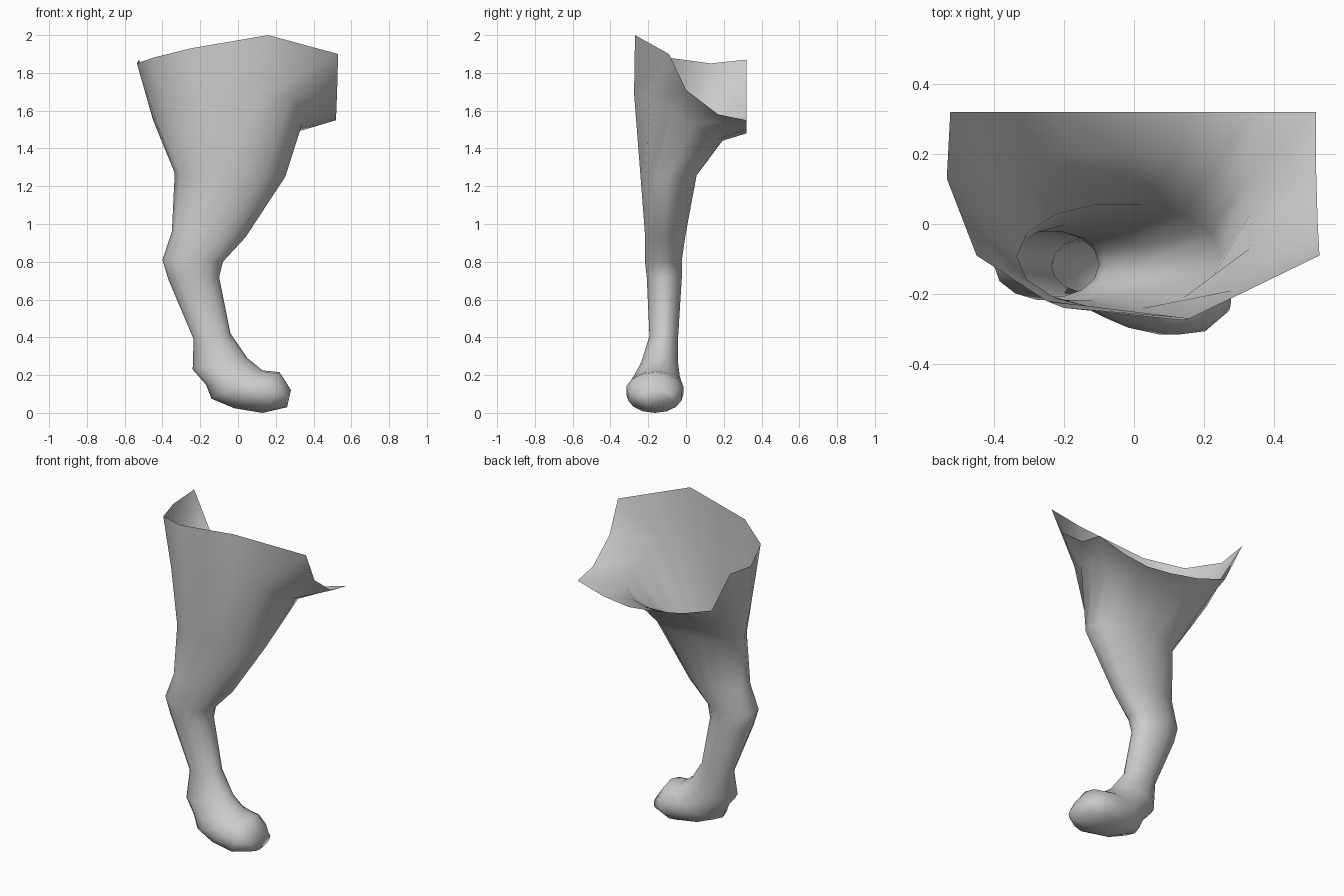
import bpy, bmesh, math
from mathutils import Vector

cube = bpy.data.objects.get("Cube")
if cube:
    bpy.data.objects.remove(cube, do_unlink=True)

SIDES = 14

# Single skin colour
skin = bpy.data.materials.new("plain_grey")
skin.use_nodes = True
colour = (0.6, 0.6, 0.6, 1)
skin.diffuse_color = colour
skin.node_tree.nodes["Principled BSDF"].inputs["Base Color"].default_value = colour


def leg_ring(back, front, outer_y, inner_y):
    """Tilted oval spanning a back and a front point of the leg profile."""
    back = Vector((back[0], 0, back[1]))
    front = Vector((front[0], 0, front[1]))
    centre = (back + front) / 2 + Vector((0, (outer_y + inner_y) / 2, 0))
    along = (front - back) / 2
    across = Vector((0, (inner_y - outer_y) / 2, 0))
    step = math.tau / SIDES
    return [centre + along * math.cos(a) + across * math.sin(a)
            for a in (-step * (i + 3) for i in range(SIDES))]


# Open hip rim: outer flank, rump, body midline, belly edge
hip_rim = [
    (.16, -.27, 2), (-.25, -.22, 1.93), (-.45, -.09, 1.88), (-.535, .13, 1.85),
    (-.525, .32, 1.87), (-.4, .32, 1.61), (-.2, .32, 1.54), (0, .32, 1.5),
    (.17, .32, 1.48), (.34, .32, 1.5), (.52, .32, 1.55), (.52, .17, 1.58),
    (.525, 0, 1.71), (.53, -.09, 1.9)]

# Upper thigh where the leg flares into the body
upper_thigh = [
    (.14, -.275, 1.69), (-.2, -.24, 1.65), (-.36, -.14, 1.6), (-.44, -.02, 1.57),
    (-.45, .1, 1.55), (-.35, .19, 1.48), (-.2, .2, 1.46), (-.02, .2, 1.45),
    (.12, .19, 1.44), (.24, .17, 1.45), (.32, .13, 1.49), (.34, .04, 1.53),
    (.33, -.07, 1.6), (.28, -.19, 1.67)]

# Lower leg sections: back point, front point, outer and inner depth
sections = [
    ((-.335, 1.27), (.25, 1.25), -.245, .06),
    ((-.35, .96), (.04, .93), -.22, 0),
    ((-.4, .81), (-.08, .8), -.22, -.02),
    ((-.37, .71), (-.1, .72), -.21, -.02),
    ((-.235, .39), (-.04, .42), -.195, -.04),
    ((-.24, .23), (.05, .29), -.24, -.04),
    ((-.17, .15), (.13, .225), -.28, -.03),
    ((-.14, .075), (.18, .22), -.3, -.02),
    ((-.02, .025), (.22, .215), -.32, -.01),
    ((.13, .0), (.25, .17), -.31, -.02),
    ((.26, .03), (.28, .12), -.25, -.07)]

rings = [hip_rim, upper_thigh] + [leg_ring(*s) for s in sections]

# Loft the skin through all rings and close the toe
bm = bmesh.new()
loops = [[bm.verts.new(p) for p in ring] for ring in rings]
for high, low in zip(loops, loops[1:]):
    for i in range(SIDES):
        j = (i + 1) % SIDES
        bm.faces.new((high[i], high[j], low[j], low[i]))
bm.faces.new(loops[-1])
for face in bm.faces:
    face.smooth = True

mesh = bpy.data.meshes.new("hind_leg")
bm.to_mesh(mesh)
bm.free()
mesh.materials.append(skin)
hind_leg = bpy.data.objects.new("hind_leg", mesh)
bpy.context.collection.objects.link(hind_leg)
